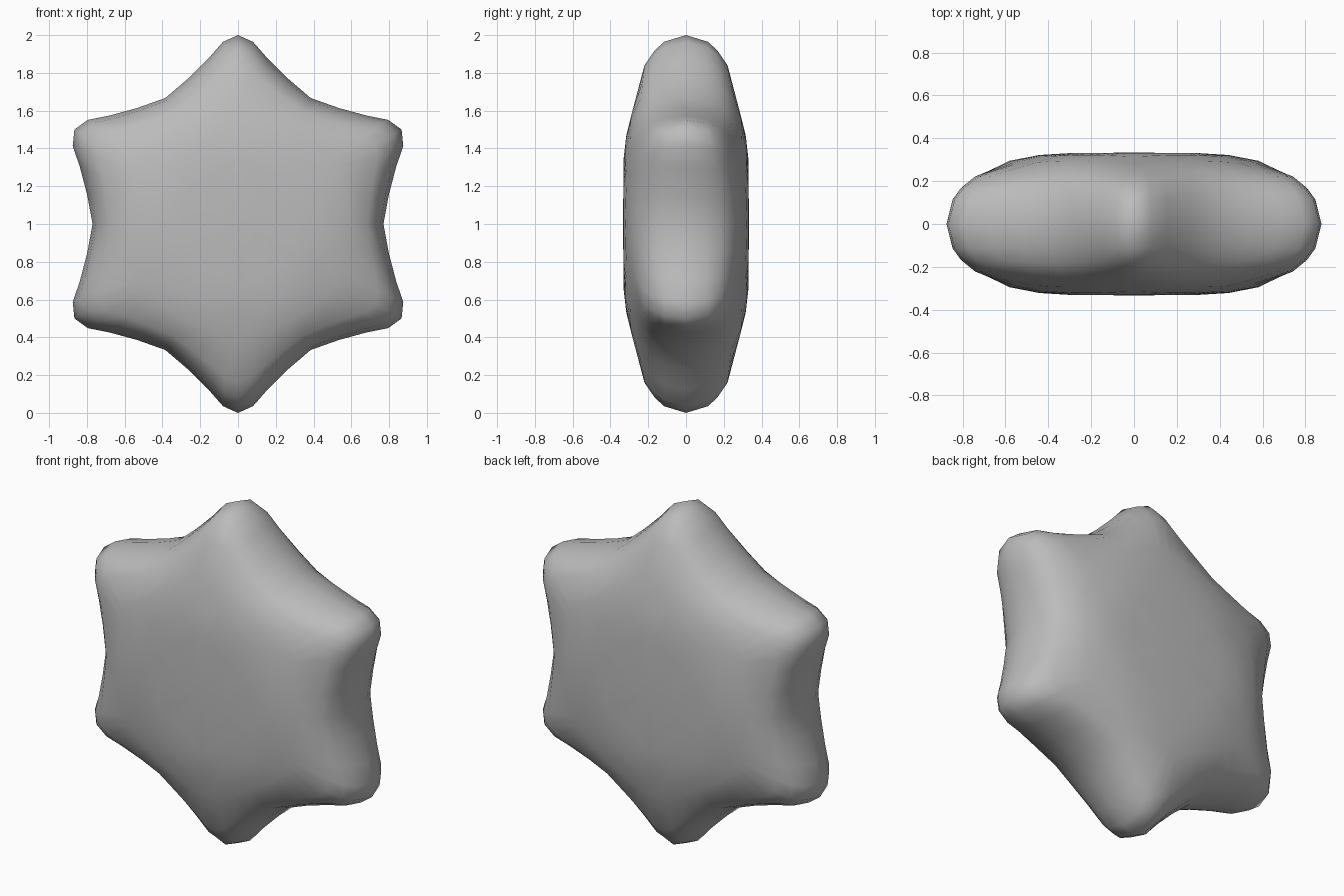
import bpy, bmesh
from math import sin, cos, pi

cube = bpy.data.objects.get("Cube")
if cube:
    bpy.data.objects.remove(cube, do_unlink=True)

POINTS = 6
# Half of one arm, tip to valley: angle in degrees and how far it reaches (1 tip, 0 valley)
HALF_ARM = [(0, 1), (4.7, 0.86), (10.2, 0.52), (19, 0.19), (30, 0)]
# Rings from the rim to the flat face: tip radius, tip depth, valley radius, valley depth
RINGS = [(1, 0, 0.77, 0), (0.965, 0.115, 0.755, 0.11), (0.92, 0.165, 0.725, 0.185),
         (0.84, 0.22, 0.685, 0.24), (0.61, 0.28, 0.58, 0.295),
         (0.475, 0.315, 0.44, 0.322), (0.34, 0.331, 0.29, 0.331)]

# Mirror the half arm, then repeat it around the star
arm = [(-a, w) for a, w in HALF_ARM[:0:-1]] + HALF_ARM[:-1]
spokes = [(i * 2 * pi / POINTS + a * pi / 180, w) for i in range(POINTS) for a, w in arm]


def add_ring(bm, ring, side):
    tip_r, tip_y, valley_r, valley_y = ring
    verts = []
    for angle, w in spokes:
        r = valley_r + (tip_r - valley_r) * w
        y = valley_y + (tip_y - valley_y) * w
        verts.append(bm.verts.new((r * sin(angle), side * y, 1 + r * cos(angle))))
    return verts


# Star body: rings from the front face over the rim to the back face
bm = bmesh.new()
loops = [add_ring(bm, ring, -1) for ring in reversed(RINGS)]
loops += [add_ring(bm, ring, 1) for ring in RINGS[1:]]
n = len(spokes)
for a, b in zip(loops, loops[1:]):
    for i in range(n):
        j = (i + 1) % n
        bm.faces.new((a[i], a[j], b[j], b[i]))

# Flat centres of the front and back
for loop, y in ((loops[0], -0.333), (loops[-1], 0.333)):
    centre = bm.verts.new((0, y, 1))
    for i in range(n):
        bm.faces.new((centre, loop[i], loop[(i + 1) % n]))
bmesh.ops.recalc_face_normals(bm, faces=bm.faces)
for face in bm.faces:
    face.smooth = True

mesh = bpy.data.meshes.new("star_cushion")
bm.to_mesh(mesh)
bm.free()
star = bpy.data.objects.new("star_cushion", mesh)
bpy.context.collection.objects.link(star)

# Plain grey material
grey = bpy.data.materials.new("plain_grey")
grey.use_nodes = True
colour = (0.5, 0.5, 0.5, 1)
grey.diffuse_color = colour
grey.node_tree.nodes["Principled BSDF"].inputs["Base Color"].default_value = colour
mesh.materials.append(grey)
